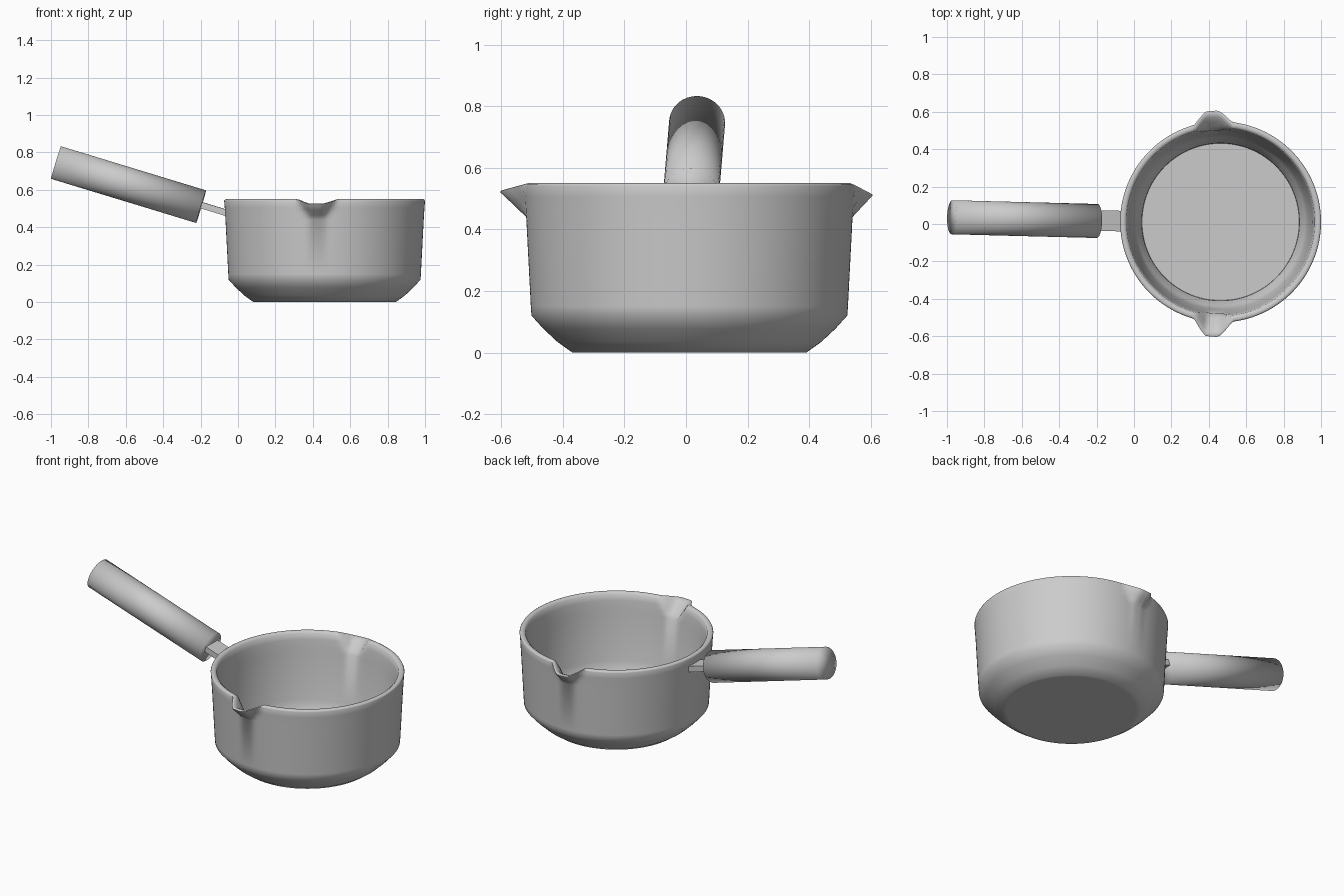
import bpy, bmesh, math
from mathutils import Vector

cube = bpy.data.objects.get("Cube")
if cube:
    bpy.data.objects.remove(cube, do_unlink=True)

metal = bpy.data.materials.new("grey_metal")
metal.use_nodes = True
GREY = (0.6, 0.6, 0.6, 1)
metal.diffuse_color = GREY
metal.node_tree.nodes["Principled BSDF"].inputs["Base Color"].default_value = GREY

CENTRE = Vector((0.463, 0.011, 0))
SEGMENTS = 192
SPOUT_BASE, RIM = 0.44, 0.55


def finish(bm, name, angle):
    bmesh.ops.recalc_face_normals(bm, faces=bm.faces)
    mesh = bpy.data.meshes.new(name)
    bm.to_mesh(mesh)
    bm.free()
    obj = bpy.data.objects.new(name, mesh)
    bpy.context.collection.objects.link(obj)
    mesh.materials.append(metal)
    bpy.ops.object.select_all(action='DESELECT')
    obj.select_set(True)
    bpy.context.view_layer.objects.active = obj
    bpy.ops.object.shade_smooth_by_angle(angle=math.radians(angle))
    return obj


def pot_point(r, z, a):
    """Point on the turned wall, pulled out into two spouts that narrow downwards."""
    height = min((z - SPOUT_BASE) / (RIM - SPOUT_BASE), 1)
    for sign, reach, drop in ((-1, 0.083, 0.024), (1, 0.063, 0.035)):
        middle = sign * (math.pi / 2 + 0.075)
        off = abs((a - middle + math.pi) % math.tau - math.pi)
        w = max(height - max(off - 0.06, 0) / 0.14, 0)
        r += reach * w
        z -= drop * w
    return CENTRE + Vector((r * math.cos(a), r * math.sin(a), z))


# Pot: outside from the base up, over the rounded rim, down to the inner floor
profile = [(0.36, 0), (0.38, 0), (0.428, 0.034), (0.474, 0.077), (0.513, 0.12),
           (0.515, 0.15), (0.53, 0.44), (0.532, 0.47), (0.534, 0.505), (0.537, 0.541),
           (0.534, 0.547), (0.528, 0.55), (0.514, 0.55), (0.503, 0.541),
           (0.497, 0.505), (0.493, 0.47), (0.49, 0.44),
           (0.468, 0.15), (0.45, 0.09), (0.422, 0.055), (0.42, 0.03), (0.4, 0.03)]
bm = bmesh.new()
rings = [[bm.verts.new(pot_point(r, z, math.tau * i / SEGMENTS)) for i in range(SEGMENTS)]
         for r, z in profile]
for low, high in zip(rings, rings[1:]):
    for i in range(SEGMENTS):
        j = (i + 1) % SEGMENTS
        bm.faces.new((low[i], low[j], high[j], high[i]))
bm.faces.new(rings[0])
bm.faces.new(rings[-1])
finish(bm, "pot", 48)


def place_along(obj, start, end):
    """Put an object that lies along its own x axis between two points."""
    x = (end - start).normalized()
    y = Vector((0, 0, 1)).cross(x).normalized()
    z = x.cross(y)
    for v in obj.data.vertices:
        c = v.co.copy()
        v.co = (start + end) / 2 + x * c.x + y * c.y + z * c.z


# Handle grip: round bar rising away from the pot, shaded softly over its ends
near, far = Vector((-0.197, 0.016, 0.51)), Vector((-0.973, 0.036, 0.746))
bm = bmesh.new()
bmesh.ops.create_cone(bm, cap_ends=True, segments=48, radius1=0.091, radius2=0.091,
                      depth=(far - near).length)
for v in bm.verts:
    v.co = Vector((v.co.z, v.co.y, -v.co.x))
place_along(finish(bm, "handle_grip", 180), near, far)

# Tang: flat bar joining the pot wall to the grip
inner, outer = Vector((-0.045, 0.015, 0.472)), Vector((-0.26, 0.02, 0.538))
bm = bmesh.new()
bmesh.ops.create_cube(bm, size=1)
bmesh.ops.scale(bm, vec=((outer - inner).length, 0.11, 0.034), verts=bm.verts)
place_along(finish(bm, "handle_tang", 30), inner, outer)
